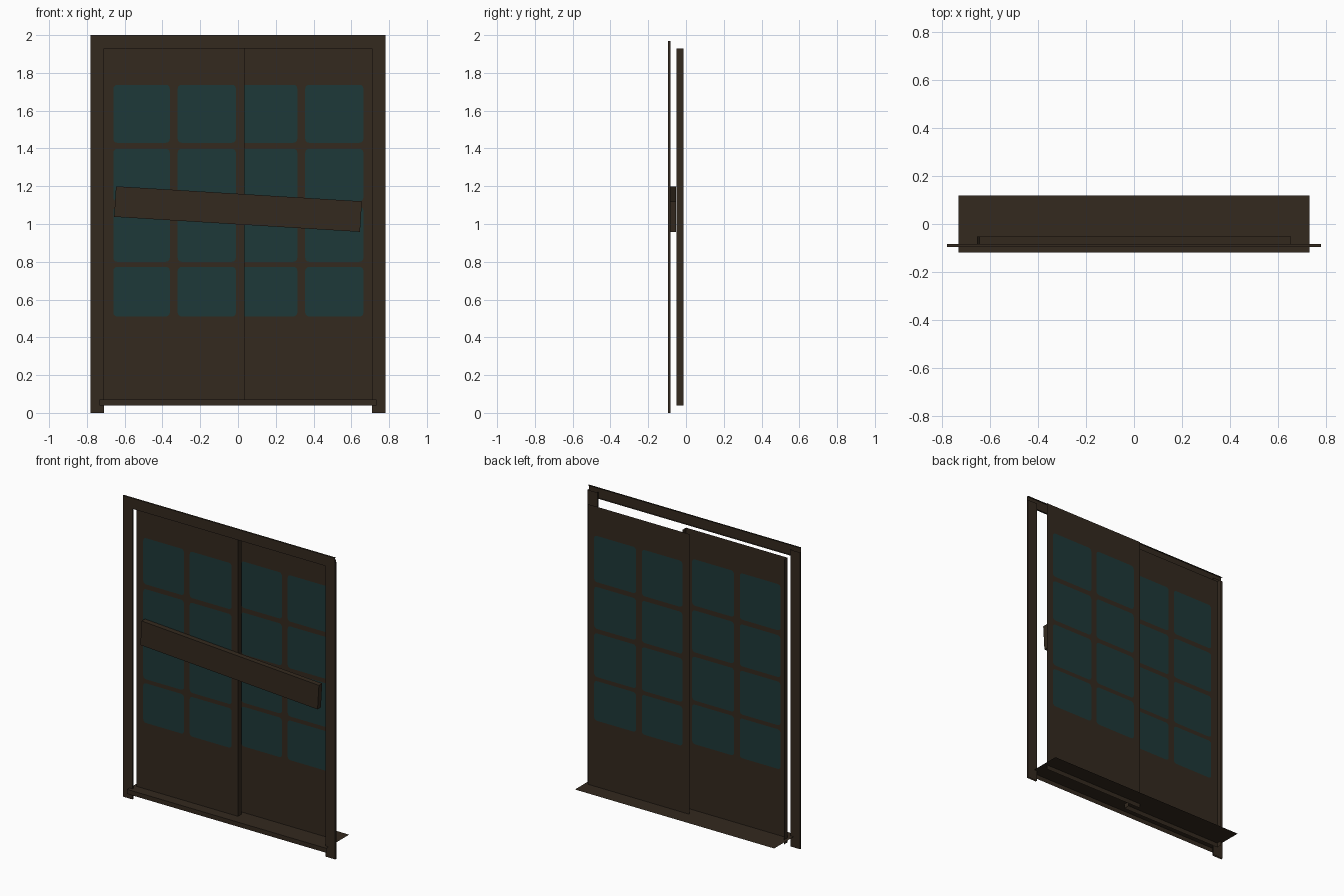
import bpy, bmesh, math
from mathutils import Matrix, Vector

old = bpy.data.objects.get("Cube")
if old:
    bpy.data.objects.remove(old, do_unlink=True)


def material(name, rgb):
    m = bpy.data.materials.new(name)
    m.use_nodes = True
    m.diffuse_color = (*rgb, 1)
    m.node_tree.nodes["Principled BSDF"].inputs["Base Color"].default_value = (*rgb, 1)
    return m


WOOD = material("dark brown wood", (0.0335, 0.0222, 0.0132))
GLASS = material("dark teal glass", (0.0122, 0.040, 0.0395))

SIDES = {"left": (1, 0, 0), "right": (-1, 0, 0), "back": (0, 1, 0),
         "top": (0, 0, 1), "bottom": (0, 0, -1)}


def finish(name, bm, mat):
    mesh = bpy.data.meshes.new(name)
    bm.to_mesh(mesh)
    bm.free()
    mesh.materials.append(mat)
    ob = bpy.data.objects.new(name, mesh)
    bpy.context.scene.collection.objects.link(ob)
    return ob


def box(name, x, y, z, tilt=0, missing=()):
    """Box from (min, max) pairs, without the sides named in missing."""
    bm = bmesh.new()
    bmesh.ops.create_cube(bm, size=1)
    bm.normal_update()
    gone = [f for f in bm.faces
            if any(f.normal.dot(Vector(SIDES[s])) > 0.5 for s in missing)]
    bmesh.ops.delete(bm, geom=gone, context='FACES')
    size = [b - a for a, b in (x, y, z)]
    mid = Vector([(a + b) / 2 for a, b in (x, y, z)])
    bm.transform(Matrix.Translation(mid) @ Matrix.Rotation(tilt, 4, 'Y')
                 @ Matrix.Diagonal((*size, 1)))
    return finish(name, bm, WOOD)


def sheet(name, points):
    bm = bmesh.new()
    bm.faces.new([bm.verts.new(p) for p in points])
    return finish(name, bm, WOOD)


def upright(name, x, y, z):
    """Flat upright sheet facing the front."""
    sheet(name, [(x[0], y, z[0]), (x[1], y, z[0]), (x[1], y, z[1]), (x[0], y, z[1])])


def pane_outline(x0, x1, z0, z1, r=0.02, steps=3):
    """Rounded rectangle as (x, z) points."""
    pts = []
    corners = ((x1 - r, z1 - r), (x0 + r, z1 - r), (x0 + r, z0 + r), (x1 - r, z0 + r))
    for i, (cx, cz) in enumerate(corners):
        for k in range(steps + 1):
            a = math.pi / 2 * (i + k / steps)
            pts.append((cx + r * math.cos(a), cz + r * math.sin(a)))
    return pts


# Panes lie just off both faces of a door sheet
COLUMNS = ((0.051, 0.35), (0.392, 0.70))
ROWS = ((0.51, 0.773), (0.80, 1.09), (1.12, 1.398), (1.43, 1.737))


def panes(name, left, y, gap=0.0015):
    bm = bmesh.new()
    for a, b in COLUMNS:
        for z0, z1 in ROWS:
            outline = pane_outline(left + a, left + b, z0, z1)
            bm.faces.new([bm.verts.new((px, y + gap, pz)) for px, pz in outline[::-1]])
            bm.faces.new([bm.verts.new((px, y - gap, pz)) for px, pz in outline[::-1]])
    bmesh.ops.reverse_faces(bm, faces=[f for f in bm.faces
                                       if (f.calc_center_median().y - y) * f.normal.y < 0])
    finish(name, bm, GLASS)


# Sliding doors: the front one has end walls, the one behind is flat
WIDTH, HEIGHT = 0.746, (0.04, 1.93)
RIGHT, LEFT = -0.711, -0.036
FRONT, REAR = -0.05, 0.014
box("right_door", (RIGHT, RIGHT + WIDTH), (FRONT, -0.013), HEIGHT,
    missing=("top", "bottom", "back"))
panes("right_door_panes", RIGHT, FRONT)
upright("left_door", (LEFT, LEFT + WIDTH), REAR, HEIGHT)
panes("left_door_panes", LEFT, REAR)

# Frame posts and header
for side, s in (("left", 1), ("right", -1)):
    box(side + "_post", sorted((s * 0.71, s * 0.78)), (-0.094, -0.083), (0, 1.97),
        missing=("top", "bottom"))
box("header", (-0.78, 0.78), (-0.095, -0.084), (1.93, 2),
    missing=("left", "right", "back"))

# Threshold: flat sheet with a front lip
W, F, B, T = 0.732, -0.118, 0.12, 0.07
sheet("threshold", [(-W, F, T), (W, F, T), (W, B, T), (-W, B, T)])
upright("threshold_lip", (-W, W), F, (0.04, T))

# Plank barring the doors
box("barricade_plank", (-0.652, 0.652), (-0.088, -0.053), (0.998, 1.16),
    tilt=math.radians(3.5))
